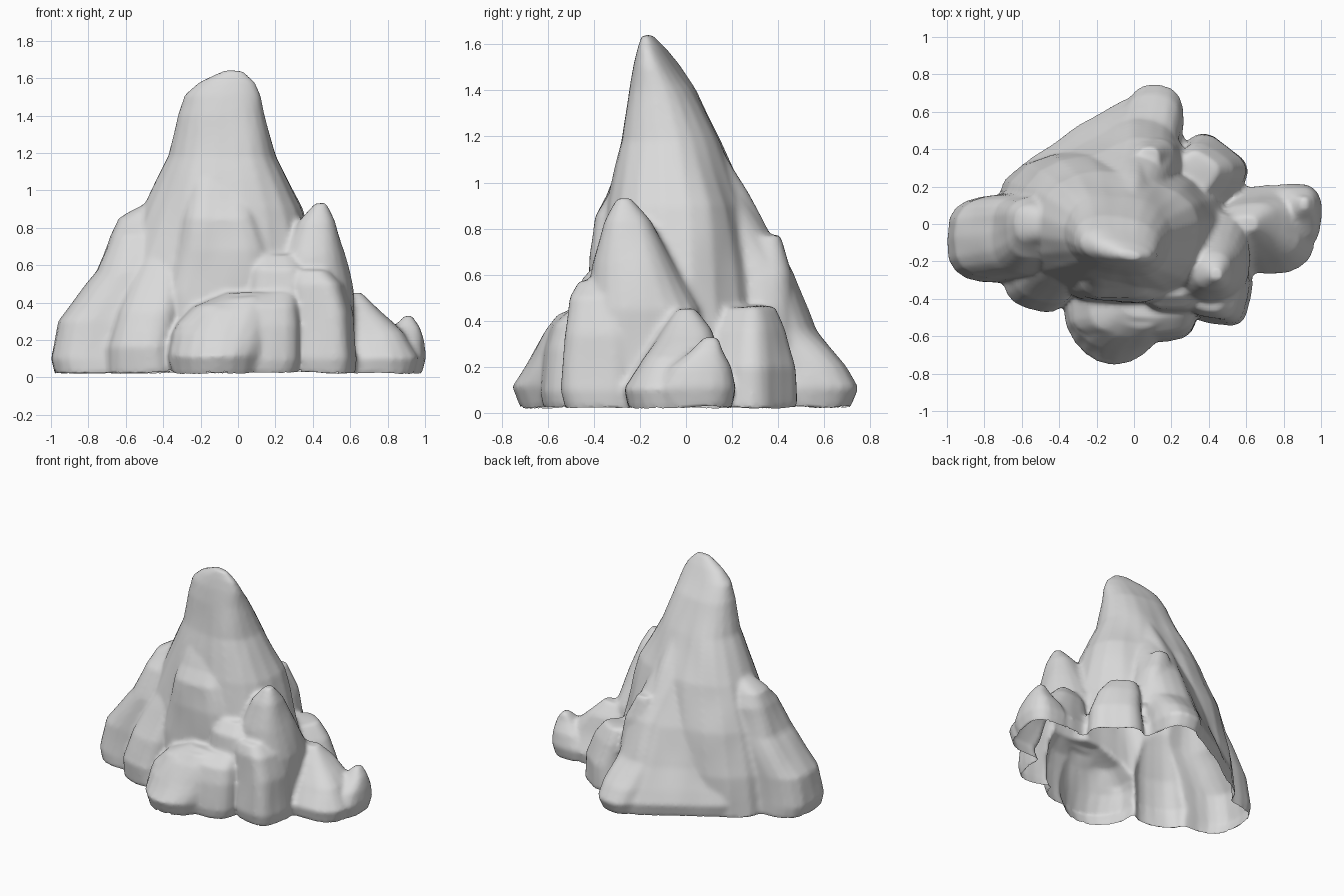
import bpy, bmesh, math
from mathutils import Vector, noise

SIDES = 20

cube = bpy.data.objects.get("Cube")
if cube:
    bpy.data.objects.remove(cube)

stone = bpy.data.materials.new("pale_grey_stone")
stone.use_nodes = True
stone_colour = (.7, .7, .7, 1)
stone.diffuse_color = stone_colour
stone.node_tree.nodes["Principled BSDF"].inputs["Base Color"].default_value = stone_colour

mountain = bmesh.new()


def signed_power(value, power):
    return math.copysign(abs(value) ** power, value)


def add_rock(rings, turn=0, roundness=.75):
    """Loft rounded-box rings (z, centre x, centre y, half x, half y) into a closed rock."""
    loops = []
    cos_turn, sin_turn = math.cos(math.radians(turn)), math.sin(math.radians(turn))
    for z, cx, cy, rx, ry in rings:
        loop = []
        for i in range(SIDES):
            angle = math.tau * i / SIDES
            u = rx * signed_power(math.cos(angle), roundness)
            v = ry * signed_power(math.sin(angle), roundness)
            x, y = cx + u * cos_turn - v * sin_turn, cy + u * sin_turn + v * cos_turn
            loop.append(mountain.verts.new((x, y, z)))
        loops.append(loop)
    for low, high in zip(loops, loops[1:]):
        for i in range(SIDES):
            j = (i + 1) % SIDES
            mountain.faces.new((low[i], low[j], high[j], high[i]))
    mountain.faces.new(loops[0][::-1])
    mountain.faces.new(loops[-1])


# Main summit
add_rock([(0, -.1, -.02, .66, .4), (.3, -.1, -.02, .62, .4), (.6, -.1, -.02, .54, .36),
          (.9, -.08, -.03, .43, .3), (1.18, -.085, -.06, .29, .21), (1.4, -.09, -.1, .24, .14),
          (1.51, -.08, -.13, .21, .09), (1.58, -.05, -.15, .15, .055), (1.64, -.02, -.17, .05, .02)],
         turn=-10, roundness=.85)

# Broad sloping back face
add_rock([(0, -.16, .27, .45, .27), (.1, -.16, .28, .46, .28), (.2, -.16, .25, .43, .27),
          (.34, -.16, .2, .38, .25), (.6, -.15, .14, .34, .22), (.95, -.1, .02, .25, .18),
          (1.22, -.09, -.06, .17, .12)], turn=32, roundness=.4)

# Back ridge running down to a toe
add_rock([(0, .08, .46, .15, .25), (.1, .08, .47, .17, .28), (.2, .07, .45, .17, .25),
          (.36, .05, .35, .18, .21), (.62, .04, .27, .17, .19), (.95, -.02, .1, .14, .15),
          (1.2, -.06, 0, .13, .13)], turn=-12, roundness=.75)

# Ledge on the back ridge
add_rock([(.3, .12, .33, .16, .16), (.6, .1, .33, .12, .13), (.77, .08, .34, .06, .07)])

# Shoulder on the -x side
add_rock([(0, -.66, -.08, .32, .24), (.09, -.66, -.08, .34, .24), (.3, -.63, -.07, .33, .23),
          (.56, -.52, -.05, .24, .21), (.76, -.48, -.02, .21, .17), (.85, -.47, 0, .17, .11),
          (.92, -.4, 0, .1, .07)], roundness=.65)

# Low rock at the front of the shoulder
add_rock([(0, -.5, -.27, .19, .18), (.16, -.5, -.27, .19, .19), (.35, -.46, -.25, .17, .17),
          (.55, -.4, -.19, .14, .14), (.8, -.34, -.1, .1, .1)], turn=-20)

# Front block and its pointed toe
add_rock([(0, -.02, -.4, .33, .22), (.08, -.02, -.4, .35, .23), (.28, 0, -.4, .33, .21),
          (.38, .04, -.38, .28, .2), (.45, .12, -.34, .19, .16)], roundness=.45)
add_rock([(0, -.11, -.45, .24, .27), (.11, -.11, -.46, .26, .3), (.24, -.08, -.45, .27, .23),
          (.36, -.02, -.43, .24, .18), (.43, .04, -.4, .16, .15)], roundness=.95)

# Sloping shelf under the summit
add_rock([(0, -.04, -.24, .35, .18), (.45, -.05, -.24, .34, .18), (.68, -.07, -.23, .26, .19),
          (.85, -.09, -.22, .2, .18), (.94, -.09, -.19, .18, .15), (1.1, -.1, -.14, .15, .13)],
         roundness=.65)

# Stepped ledge beside the shelf
add_rock([(0, .22, -.3, .2, .18), (.4, .22, -.31, .19, .17), (.58, .21, -.31, .15, .15),
          (.66, .2, -.28, .11, .11)], roundness=.7)

# Square rock at the front corner
add_rock([(0, .47, -.36, .15, .16), (.09, .47, -.37, .16, .17), (.34, .46, -.36, .15, .16),
          (.5, .43, -.36, .13, .14), (.57, .4, -.35, .09, .11)], turn=-12, roundness=.6)

# Sharp side peak
add_rock([(0, .43, -.16, .2, .28), (.45, .41, -.18, .21, .25), (.65, .4, -.22, .17, .18),
          (.83, .42, -.25, .1, .1), (.93, .44, -.27, .03, .03)], roundness=.85)

# Low spur on the +x side with a raised tip
add_rock([(0, .7, -.03, .25, .22), (.1, .71, -.03, .26, .24), (.24, .68, -.02, .21, .17),
          (.36, .62, 0, .14, .11), (.45, .58, 0, .08, .04)], roundness=.65)
add_rock([(0, .84, .04, .14, .16), (.1, .85, .04, .15, .18), (.2, .87, .06, .12, .14),
          (.27, .9, .09, .07, .07), (.33, .91, .11, .02, .03)], roundness=.7)

# Back corner rock
add_rock([(0, .4, .27, .19, .18), (.2, .4, .27, .18, .18), (.36, .37, .28, .15, .13),
          (.46, .34, .28, .1, .09)], turn=-35, roundness=.6)

mesh = bpy.data.meshes.new("mountain")
bmesh.ops.recalc_face_normals(mountain, faces=mountain.faces)
mountain.to_mesh(mesh)
mountain.free()
rock = bpy.data.objects.new("rocky_mountain", mesh)
bpy.context.collection.objects.link(rock)

# Fuse the rocks into one skin
fuse = rock.modifiers.new("fuse", "REMESH")
fuse.mode = "VOXEL"
fuse.voxel_size = .016
relax = rock.modifiers.new("relax", "SMOOTH")
relax.iterations = 4
depsgraph = bpy.context.evaluated_depsgraph_get()
fused = bpy.data.meshes.new_from_object(rock.evaluated_get(depsgraph))
rock.modifiers.clear()
rock.data = fused

# Open the underside and weather the skin
skin = bmesh.new()
skin.from_mesh(fused)
underside = [f for f in skin.faces if f.calc_center_median().z < .03 and f.normal.z < -.5]
bmesh.ops.delete(skin, geom=underside, context="FACES")
skin.normal_update()
for v in skin.verts:
    stretched = Vector((v.co.x * 5, v.co.y * 5, v.co.z * 2.5))
    v.co += v.normal * noise.noise(stretched) * .015
    v.co.z = max(v.co.z, .01) + .015 * max(0, 1 - v.co.z * 5) * (1 + noise.noise(stretched))
for f in skin.faces:
    f.smooth = True
skin.to_mesh(fused)
skin.free()
fused.materials.clear()
fused.materials.append(stone)
